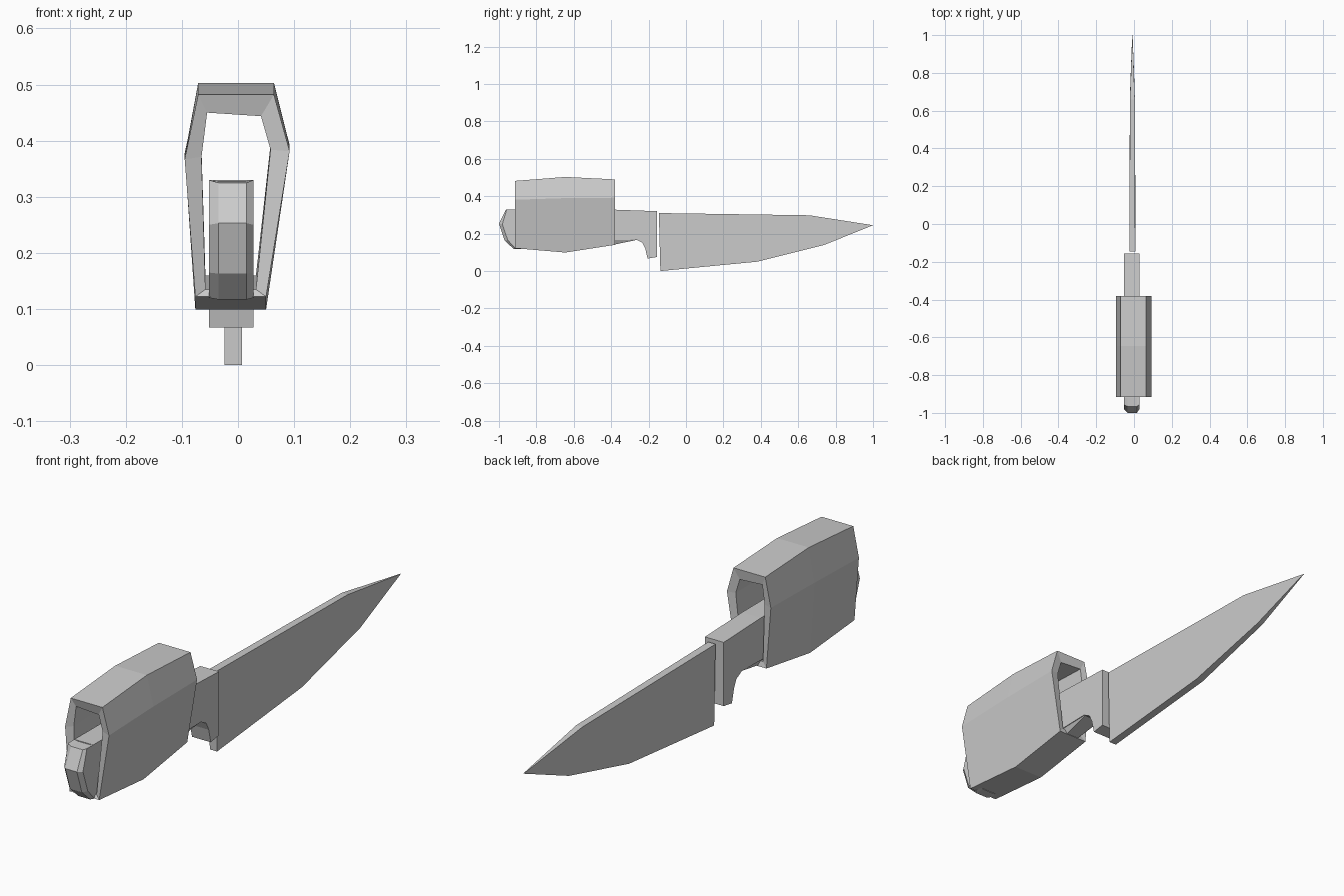
import bpy
import bmesh

cube = bpy.data.objects.get("Cube")
if cube:
    bpy.data.objects.remove(cube)

# One plain grey for the whole knife
grey = bpy.data.materials.new("plain grey")
grey.use_nodes = True
grey.diffuse_color = (0.6, 0.6, 0.6, 1)
grey.node_tree.nodes["Principled BSDF"].inputs["Base Color"].default_value = (0.6, 0.6, 0.6, 1)


def loft(name, rings, ring_loop=False):
    """Skin equal rings of points; cap the ends, or join last to first."""
    bm = bmesh.new()
    rows = [[bm.verts.new(p) for p in ring] for ring in rings]
    n = len(rows[0])
    pairs = list(zip(rows, rows[1:]))
    if ring_loop:
        pairs.append((rows[-1], rows[0]))
    else:
        bm.faces.new(rows[0])
        bm.faces.new(rows[-1])
    for a, b in pairs:
        for i in range(n):
            j = (i + 1) % n
            bm.faces.new((a[i], a[j], b[j], b[i]))
    bmesh.ops.recalc_face_normals(bm, faces=bm.faces)
    mesh = bpy.data.meshes.new(name)
    bm.to_mesh(mesh)
    bm.free()
    mesh.materials.append(grey)
    obj = bpy.data.objects.new(name, mesh)
    bpy.context.collection.objects.link(obj)
    return obj


def side_ring(x, profile):
    return [(x, y, z) for y, z in profile]


def sleeve_ring(y, section, top, bottom):
    """Cross-section with its height remapped to run from bottom to top."""
    return [(x, y, bottom + t * (top - bottom)) for x, t in section]


LEFT, RIGHT = 0.028, -0.052
MID = -0.0085

# Blade: thick slab, narrowing to a point at the tip (y, z, half thickness)
blade = [(-0.145, 0.31, 0.0155), (0.66, 0.298, 0.013), (1.0, 0.245, 0.001),
         (0.74, 0.14, 0.011), (0.38, 0.05, 0.015), (-0.137, 0.0, 0.0155)]
loft("blade", [[(MID + s * h, y, z) for y, z, h in blade] for s in (-1, 1)])

# Handle with the finger guard hooking down at its front
handle = [(-0.92, 0.33), (-0.38, 0.328), (-0.155, 0.32), (-0.155, 0.075),
          (-0.205, 0.067), (-0.218, 0.12), (-0.232, 0.15), (-0.265, 0.168),
          (-0.40, 0.165), (-0.92, 0.165)]
loft("handle", [side_ring(x, handle) for x in (RIGHT, LEFT)])

# Sloping keel under the handle
keel = []
for y, bottom, half in ((-0.91, 0.12, 0.028), (-0.40, 0.138, 0.025), (-0.26, 0.167, 0.036)):
    c = (LEFT + RIGHT) / 2
    keel.append([(LEFT, y, 0.17), (c + half, y, bottom),
                 (c - half, y, bottom), (RIGHT, y, 0.17)])
loft("handle_keel", keel)

# Pommel with chamfered sides
core = [(-0.90, 0.328), (-0.965, 0.325), (-1.0, 0.253),
        (-0.97, 0.163), (-0.92, 0.117), (-0.88, 0.117)]
flank = [(-0.90, 0.33), (-0.958, 0.33), (-0.982, 0.25),
         (-0.953, 0.165), (-0.91, 0.12), (-0.88, 0.12)]
loft("pommel", [side_ring(RIGHT, flank), side_ring(-0.035, core),
                side_ring(0.015, core), side_ring(LEFT, flank)])

# Six-sided sleeve around the handle, bulging at the middle
outer = [(-0.071, 1.0), (0.064, 1.0), (0.092, 0.72),
         (0.05, 0.0), (-0.076, 0.0), (-0.095, 0.68)]
inner = [(-0.055, 1.0), (0.041, 0.98), (0.058, 0.79),
         (0.032, 0.0), (-0.058, 0.0), (-0.065, 0.75)]
loft("sleeve", [
    sleeve_ring(-0.915, outer, 0.482, 0.122),
    sleeve_ring(-0.645, outer, 0.503, 0.099),
    sleeve_ring(-0.38, outer, 0.49, 0.14),
    sleeve_ring(-0.385, inner, 0.455, 0.16),
    sleeve_ring(-0.645, inner, 0.465, 0.13),
    sleeve_ring(-0.905, inner, 0.45, 0.135),
], ring_loop=True)
